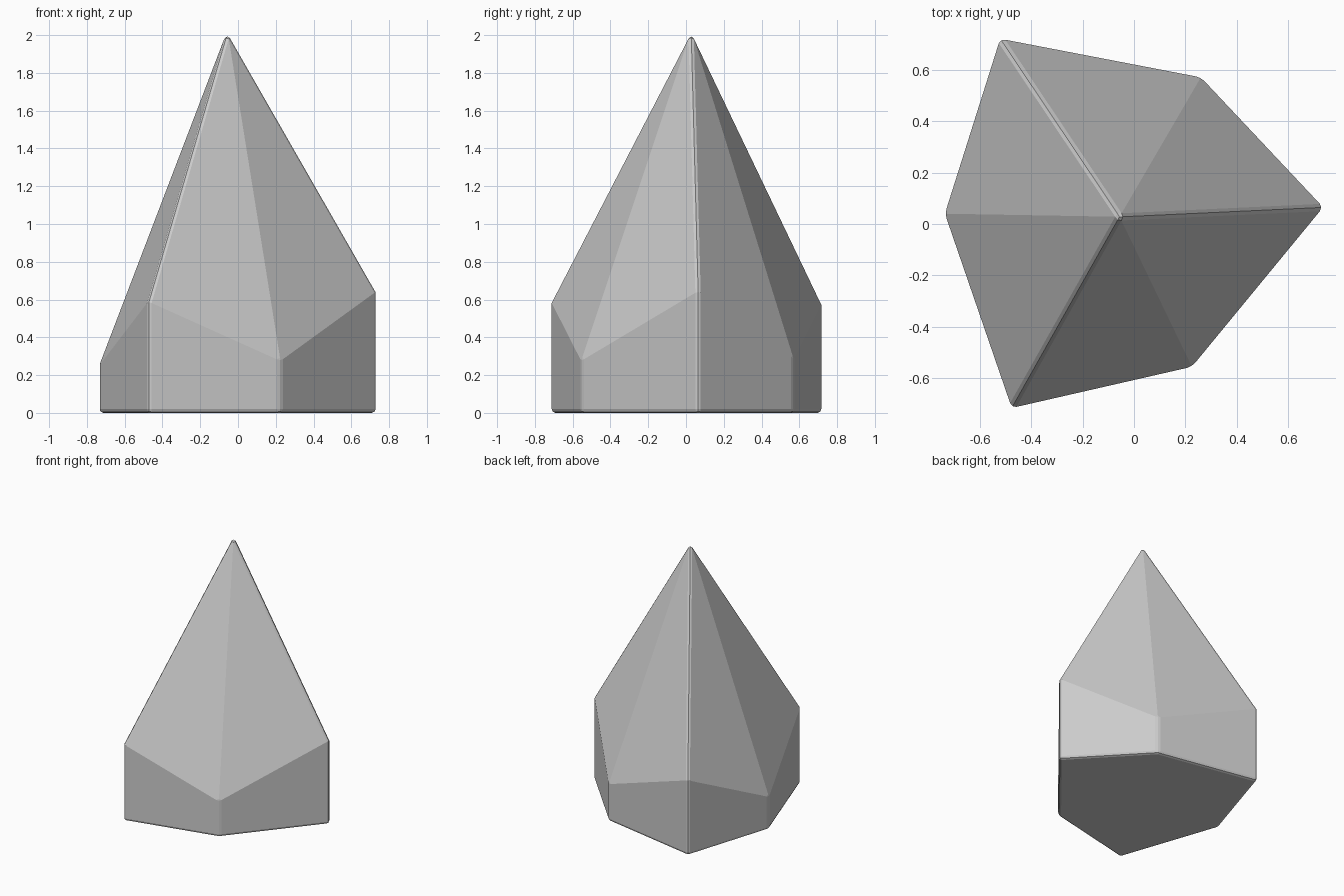
import bpy
import bmesh

if "Cube" in bpy.data.objects:
    bpy.data.objects.remove(bpy.data.objects["Cube"], do_unlink=True)

# Plain grey stone
grey = (0.6, 0.6, 0.6, 1)
stone = bpy.data.materials.new("grey_stone")
stone.use_nodes = True
stone.diffuse_color = grey
stone.node_tree.nodes["Principled BSDF"].inputs["Base Color"].default_value = grey

# Uneven six-sided footprint with the height of each shoulder
corners = [(-0.735, 0.04, 0.25), (-0.475, -0.715, 0.59), (0.225, -0.555, 0.275),
           (0.735, 0.065, 0.645), (0.26, 0.57, 0.285), (-0.52, 0.72, 0.58)]
tip = (-0.056, 0.028, 2.025)

bm = bmesh.new()
base = [bm.verts.new((x, y, 0)) for x, y, z in corners]
shoulder = [bm.verts.new(c) for c in corners]
peak = bm.verts.new(tip)

# Walls and pointed facets around the crystal
for i in range(len(corners)):
    j = (i + 1) % len(corners)
    bm.faces.new((base[i], base[j], shoulder[j], shoulder[i]))
    bm.faces.new((shoulder[i], shoulder[j], peak))
bm.faces.new(base[::-1])
bmesh.ops.recalc_face_normals(bm, faces=bm.faces)

mesh = bpy.data.meshes.new("crystal")
bm.to_mesh(mesh)
bm.free()
mesh.materials.append(stone)
crystal = bpy.data.objects.new("crystal", mesh)
bpy.context.collection.objects.link(crystal)

# Softened sharp edges
bevel = crystal.modifiers.new("soft_edges", 'BEVEL')
bevel.width = 0.02
bevel.segments = 2
bevel.limit_method = 'ANGLE'
bevel.angle_limit = 0.5236
